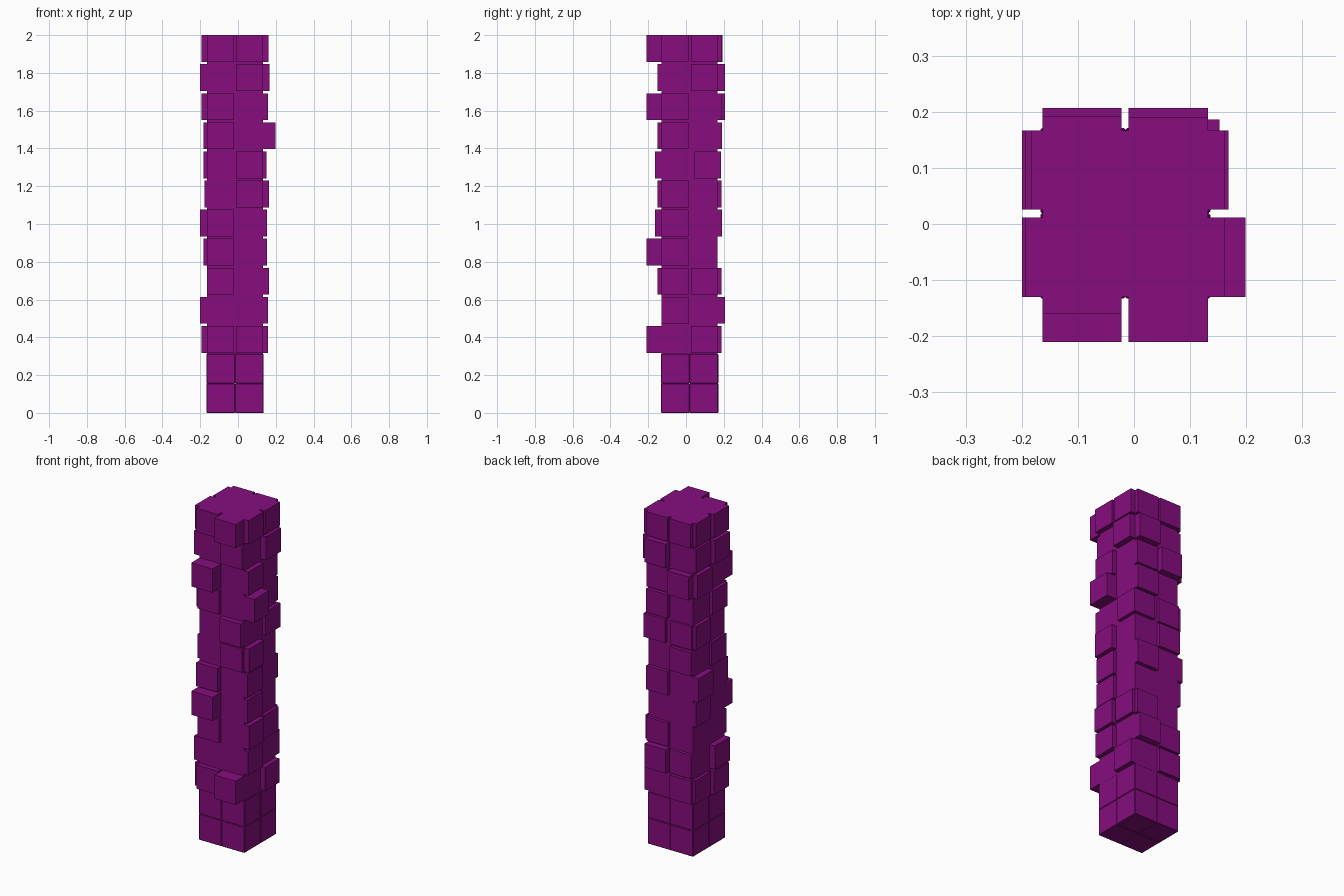
import bpy, bmesh
from mathutils import Matrix, Vector

if "Cube" in bpy.data.objects:
    bpy.data.objects.remove(bpy.data.objects["Cube"])

purple = bpy.data.materials.new("purple")
purple.diffuse_color = (0.24, 0.004, 0.21, 1)
purple.use_nodes = True
purple.node_tree.nodes["Principled BSDF"].inputs["Base Color"].default_value = purple.diffuse_color

# Column limits: core faces, the two half-width spans per axis, layer pitch
X0, X1, Y0, Y1 = -0.163, 0.132, -0.13, 0.167
XS = [(X0, -0.022), (-0.010, X1)]
YS = [(Y0, 0.012), (0.026, Y1)]
PITCH, HEIGHT = 0.154, 0.142


def add_box(bm, x, y, z):
    lo, hi = Vector((x[0], y[0], z[0])), Vector((x[1], y[1], z[1]))
    m = Matrix.Translation((lo + hi) / 2) @ Matrix.Diagonal((*(hi - lo), 1))
    bmesh.ops.create_cube(bm, size=1, matrix=m)


def finish(bm, name):
    me = bpy.data.meshes.new(name)
    bm.to_mesh(me)
    bm.free()
    me.materials.append(purple)
    ob = bpy.data.objects.new(name, me)
    bpy.context.collection.objects.link(ob)
    return ob


# Base: two layers of plain cubes packed tightly, with a fine edge bevel
bm = bmesh.new()
for x in ((-0.167, -0.0155), (-0.0155, 0.136)):
    for y in ((-0.133, 0.019), (0.019, 0.171)):
        for z in ((0, 0.156), (0.156, 0.312)):
            add_box(bm, x, y, z)
base = finish(bm, "base_blocks")
bev = base.modifiers.new("edge_bevel", "BEVEL")
bev.width, bev.segments = 0.003, 1

# Core column
bm = bmesh.new()
add_box(bm, (X0, X1), (Y0, Y1), (0.3, 2.0))
finish(bm, "core_column")

# How far (mm) each block sticks out, per layer from low to high:
# front left/right, left front/back, right front/back, back left/right
LAYERS = [
    (30, 80, 30, 18, 0, 28, 20, 0),
    (0, 0, 37, 0, 27, 0, 20, 40),
    (20, 0, 0, 0, 33, 20, 0, 20),
    (80, 0, 0, 20, 21, 0, 0, 0),
    (33, 0, 0, 37, 21, 0, 0, 23),
    (0, 20, 14, 0, 32, 0, 20, 0),
    (0, 33, 0, 20, 0, 0, 13, 0),
    (20, 0, 20, 0, 67, 0, 0, 23),
    (80, 0, 0, 30, 28, 0, 40, 20),
    (0, 20, 37, 20, 0, 36, 0, 40),
    (30, 80, 30, 20, 30, 30, 25, 23),
]
IN = 0.02   # how far each block is sunk into the core

# Protruding blocks
bm = bmesh.new()
for k, row in enumerate(LAYERS, start=2):
    z = (0.01 + k * PITCH, 0.01 + k * PITCH + HEIGHT)
    for i, mm in enumerate(row):
        if not mm:
            continue
        d, side, half = mm / 1000, i // 2, i % 2
        if side == 0:
            add_box(bm, XS[half], (Y0 - d, Y0 + IN), z)
        elif side == 1:
            add_box(bm, (X0 - d, X0 + IN), YS[half], z)
        elif side == 2:
            add_box(bm, (X1 - IN, X1 + d), YS[half], z)
        else:
            add_box(bm, XS[half], (Y1 - IN, Y1 + d), z)
# One corner block shifted diagonally
z = 0.01 + 8 * PITCH
add_box(bm, (0.010, 0.152), (0.045, 0.186), (z, z + HEIGHT))
finish(bm, "protruding_blocks")
